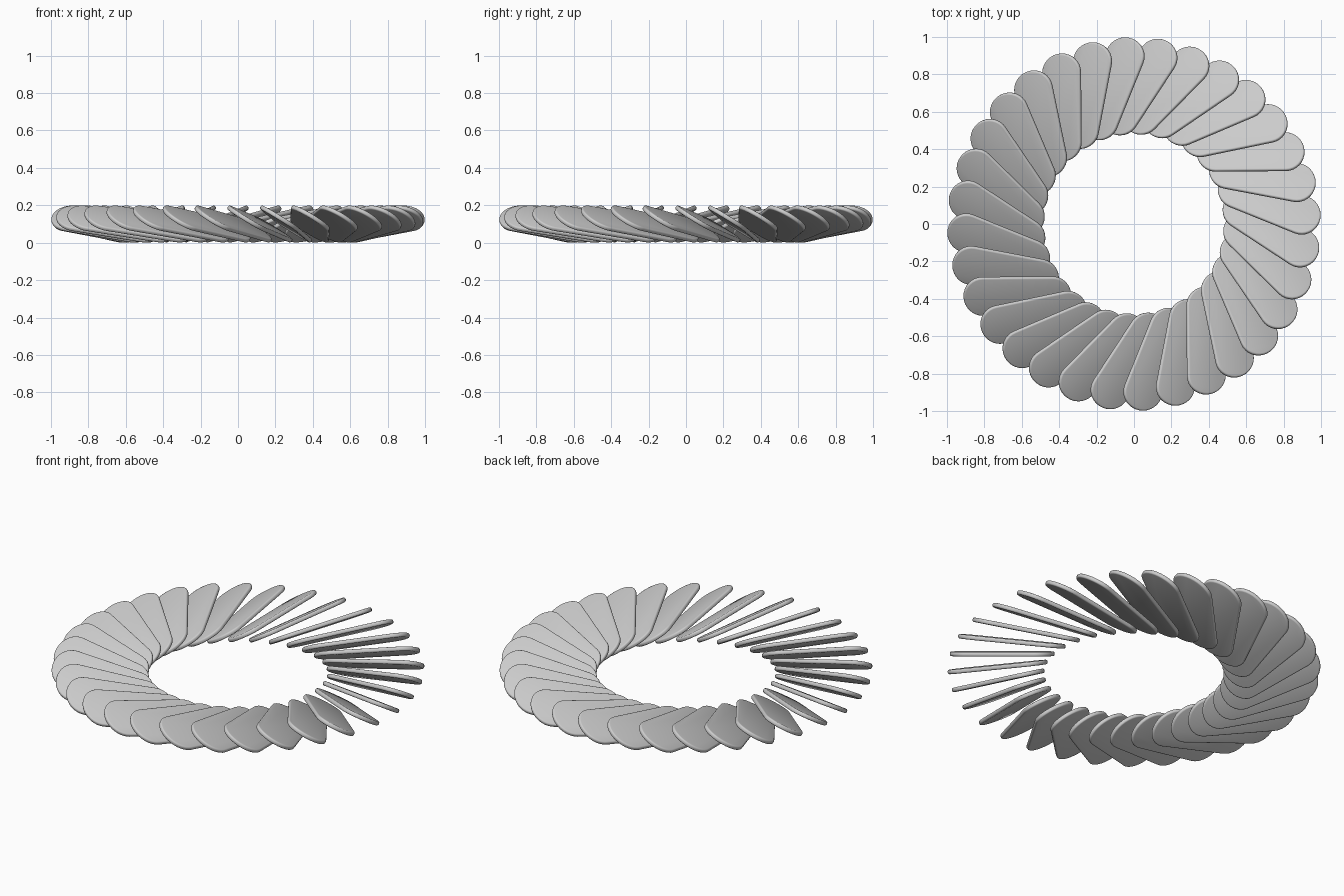
import bpy, bmesh, math
from mathutils import Vector

if "Cube" in bpy.data.objects:
    bpy.data.objects.remove(bpy.data.objects["Cube"])

BLADES = 32
PHASE = math.radians(93.0)      # angle of the first blade tip
R_CAP = 0.101                   # half width of a blade seen from above
R_TIP = 0.898                   # ring radius of the outer cap centre
LENGTH = 0.375                  # distance between the two cap centres
SWEEP = math.radians(-25.0)     # blade axis relative to the radius
FALL = math.radians(80.0)       # downhill direction relative to the radius
SLOPE = 0.615
THICK = 0.024

axis = Vector((math.cos(SWEEP), math.sin(SWEEP), 0))
fall = Vector((math.cos(FALL), math.sin(FALL), 0))
outer = Vector((R_TIP, 0, 0))
inner = outer - axis * LENGTH
middle = (outer + inner) / 2
normal = Vector((fall.x * SLOPE, fall.y * SLOPE, 1)).normalized()


def on_plane(p):
    """Lift a plan point onto the tilted blade plane."""
    return Vector((p.x, p.y, 0.1 - SLOPE * (p - middle).dot(fall)))


# Capsule outline seen from above
outline = []
for centre, start in ((outer, SWEEP - math.pi / 2), (inner, SWEEP + math.pi / 2)):
    for i in range(17):
        a = start + math.pi * i / 16
        outline.append(on_plane(centre + R_CAP * Vector((math.cos(a), math.sin(a), 0))))

# Blade: tilted plate with rounded rims
bm = bmesh.new()
low = bm.faces.new([bm.verts.new(p - normal * THICK / 2) for p in outline])
ext = bmesh.ops.extrude_face_region(bm, geom=[low], use_keep_orig=True)
top_verts = [g for g in ext["geom"] if isinstance(g, bmesh.types.BMVert)]
bmesh.ops.translate(bm, verts=top_verts, vec=normal * THICK)
bmesh.ops.recalc_face_normals(bm, faces=bm.faces)
rims = [e for e in bm.edges if e.calc_face_angle(0) > math.radians(60)]
bmesh.ops.bevel(bm, geom=rims, offset=0.009, segments=3, profile=0.5, affect='EDGES')
bmesh.ops.recalc_face_normals(bm, faces=bm.faces)
mesh = bpy.data.meshes.new("blade")
bm.to_mesh(mesh)
bm.free()

# Ring of blades sharing one mesh
for i in range(BLADES):
    blade = bpy.data.objects.new(f"blade_{i + 1:02d}", mesh)
    blade.rotation_euler.z = PHASE + 2 * math.pi * i / BLADES
    bpy.context.collection.objects.link(blade)

bpy.context.view_layer.objects.active = blade
blade.select_set(True)
bpy.ops.object.shade_smooth_by_angle(angle=math.radians(40))
